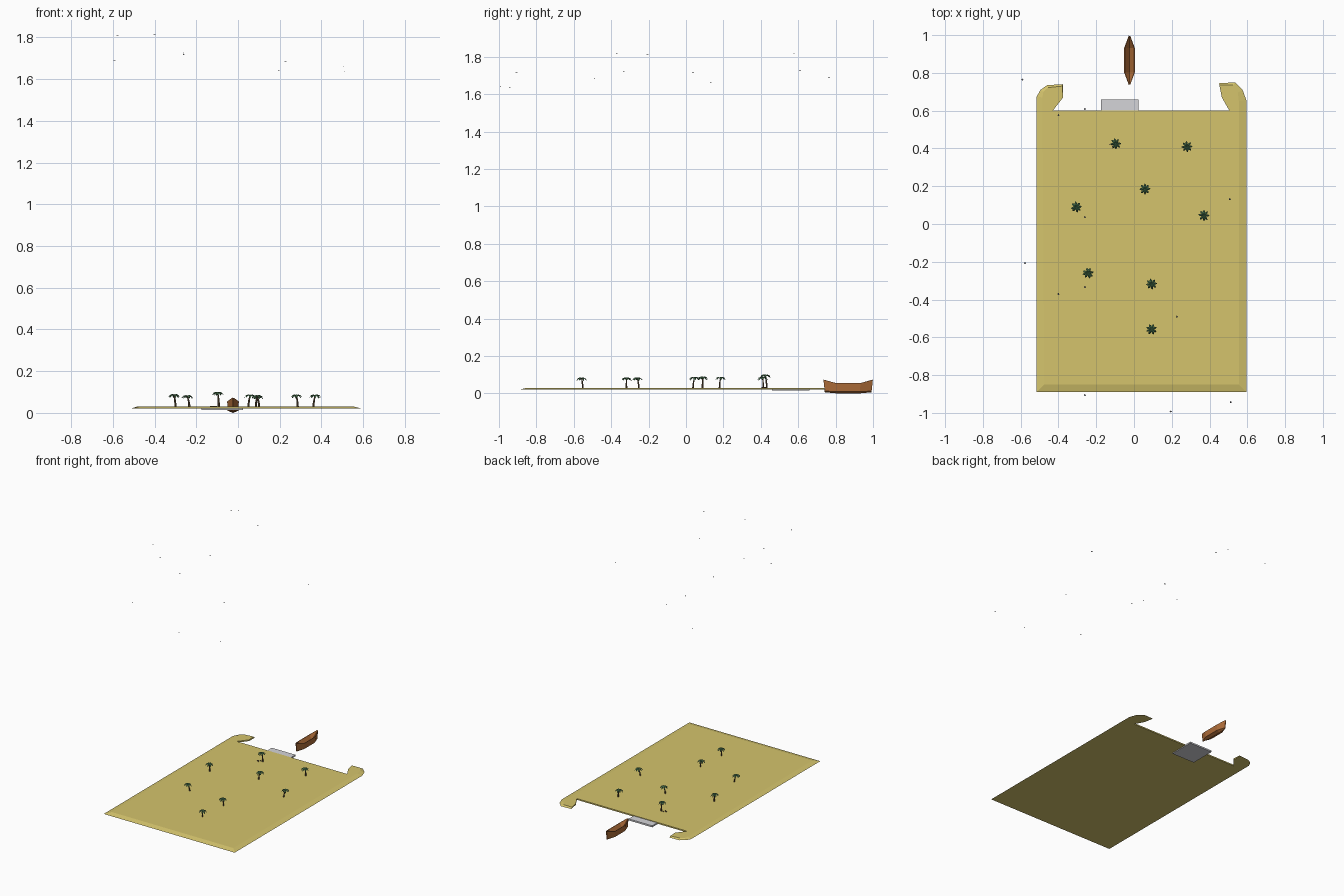
import bpy, bmesh, math, random
from mathutils import Vector, Matrix

if "Cube" in bpy.data.objects:
    bpy.data.objects.remove(bpy.data.objects["Cube"])

random.seed(4)


def mat(name, rgb):
    m = bpy.data.materials.new(name)
    m.diffuse_color = (*rgb, 1)
    m.use_nodes = True
    m.node_tree.nodes["Principled BSDF"].inputs["Base Color"].default_value = m.diffuse_color
    return m


SAND = mat("sand", (0.66, 0.55, 0.15))
GREY = mat("pale grey", (0.66, 0.66, 0.69))
WOOD = mat("boat wood", (0.42, 0.15, 0.04))
BARK = mat("palm bark", (0.12, 0.075, 0.04))
LEAF = mat("palm green", (0.07, 0.18, 0.08))
DARK = mat("bird grey", (0.10, 0.10, 0.12))


def finish(bm, name, m, loc=(0, 0, 0), fix=True):
    if fix:
        bmesh.ops.recalc_face_normals(bm, faces=bm.faces)
    me = bpy.data.meshes.new(name)
    bm.to_mesh(me)
    bm.free()
    me.materials.append(m)
    ob = bpy.data.objects.new(name, me)
    ob.location = loc
    bpy.context.collection.objects.link(ob)
    return ob


def loft(bm, rings, caps=True):
    """Skin closed rings of equal point count."""
    vs = [[bm.verts.new(p) for p in r] for r in rings]
    n = len(vs[0])
    for a, b in zip(vs, vs[1:]):
        for i in range(n):
            j = (i + 1) % n
            bm.faces.new((a[i], a[j], b[j], b[i]))
    if caps:
        bm.faces.new(vs[0])
        bm.faces.new(vs[-1])


# Island: bottom outline and an inset top outline, with two curled back horns
Z0, Z1 = 0.02, 0.03
base = [(-0.515, -0.89), (0.595, -0.89), (0.595, 0.655), (0.575, 0.71), (0.535, 0.75),
        (0.45, 0.745), (0.465, 0.67), (0.505, 0.6), (-0.43, 0.6), (-0.375, 0.67),
        (-0.375, 0.74), (-0.46, 0.735), (-0.495, 0.71), (-0.515, 0.675)]
top = [(-0.475, -0.85), (0.555, -0.85), (0.555, 0.65), (0.55, 0.695), (0.525, 0.735),
       (0.452, 0.735), (0.465, 0.67), (0.505, 0.6), (-0.43, 0.6), (-0.375, 0.67),
       (-0.38, 0.73), (-0.455, 0.722), (-0.48, 0.70), (-0.485, 0.67)]
bm = bmesh.new()
loft(bm, [[(x, y, Z0) for x, y in base], [(x, y, Z1) for x, y in top]])
bmesh.ops.recalc_face_normals(bm, faces=bm.faces)
bmesh.ops.triangulate(bm, faces=[f for f in bm.faces if len(f.verts) > 4])
finish(bm, "island", SAND)

# Landing slab tucked under the back edge
bm = bmesh.new()
bmesh.ops.create_cube(bm, size=1, matrix=Matrix.Translation((-0.075, 0.56, 0.02))
                      @ Matrix.Diagonal((0.2, 0.2, 0.012, 1)))
finish(bm, "landing_slab", GREY)

# Boat: cross-sections along y with a pointed bow and stern
bm = bmesh.new()
rings = []
for y, hw, zt, zc, zk, zf in ((-0.132, 0.003, 0.073, 0.012, 0.006, 0.068),
                              (-0.066, 0.028, 0.055, 0.010, 0.0, 0.022),
                              (0.066, 0.028, 0.055, 0.010, 0.0, 0.022),
                              (0.132, 0.003, 0.073, 0.012, 0.006, 0.068)):
    inn, yl = hw * 0.86, y * 0.95
    rings.append([(-hw, y, zt), (-hw * 0.9, yl, zc), (0, yl, zk), (hw * 0.9, yl, zc),
                  (hw, y, zt), (inn, y * 0.985, zt), (0, y * 0.96, zf), (-inn, y * 0.985, zt)])
loft(bm, rings)
finish(bm, "boat", WOOD, (-0.024, 0.867, 0))


# Palms: leaning trunk and a crown of drooping folded leaves
def palm(i, x, y, height):
    lean = Vector((random.uniform(-0.01, 0.01), random.uniform(-0.008, 0.008), 0))
    bm = bmesh.new()
    rings = []
    for t in (0, 0.35, 0.7, 1):
        c = lean * (t * t - 1) + Vector((0, 0, height * t))
        r = 0.0055 - 0.0022 * t
        rings.append([c + Vector((r * math.cos(a * math.tau / 6), r * math.sin(a * math.tau / 6), 0))
                      for a in range(6)])
    loft(bm, rings)
    finish(bm, "palm_trunk_%d" % i, BARK, (x, y, Z1 - 0.001))

    bm = bmesh.new()
    turn = random.uniform(0, math.tau)
    for k in range(8):
        rot = Matrix.Rotation(turn + k * math.tau / 8 + random.uniform(-0.12, 0.12), 3, "Z")
        droop = random.uniform(0.8, 1.25)
        prev = None
        for r, z, w in ((0, 0, 0.002), (0.011, 0.005, 0.0055),
                        (0.021, 0.001, 0.006), (0.029, -0.011 * droop, 0.001)):
            row = [bm.verts.new(rot @ Vector((r, s * w, z - abs(s) * w * 0.5))) for s in (-1, 0, 1)]
            if prev:
                for j in (0, 1):
                    bm.faces.new((prev[j], row[j], row[j + 1], prev[j + 1]))
            prev = row
    finish(bm, "palm_leaves_%d" % i, LEAF, (x, y, Z1 + height), fix=False)


for i, (x, y, h) in enumerate(((-0.097, 0.425, 0.066), (0.28, 0.41, 0.053), (0.058, 0.185, 0.053),
                               (-0.306, 0.09, 0.055), (0.37, 0.045, 0.053), (-0.243, -0.26, 0.05),
                               (0.093, -0.318, 0.05), (0.093, -0.558, 0.05))):
    palm(i + 1, x, y, h)

# Small driftwood sticks beside the tallest palm
for i, (x, y, a) in enumerate(((-0.126, 0.422, 0.4), (-0.115, 0.412, 1.9), (-0.108, 0.43, 2.7))):
    bm = bmesh.new()
    bmesh.ops.create_cube(bm, size=1, matrix=Matrix.Rotation(a, 4, "Z")
                          @ Matrix.Diagonal((0.014, 0.003, 0.004, 1)))
    finish(bm, "driftwood_%d" % (i + 1), BARK, (x, y, Z1 + 0.002))

# Birds: tiny flat bodies with two swept wings, high above the island
birds = [(-0.591, 0.765, 1.69), (-0.40, 0.577, 1.815), (-0.26, 0.61, 1.725), (0.507, 0.132, 1.66),
         (-0.26, 0.037, 1.717), (-0.577, -0.206, 1.81), (-0.40, -0.37, 1.815), (-0.26, -0.333, 1.72),
         (0.227, -0.49, 1.683), (-0.26, -0.905, 1.717), (0.195, -0.992, 1.64), (0.512, -0.943, 1.636)]
for i, p in enumerate(birds):
    bm = bmesh.new()
    nose, tail = bm.verts.new((0, 0.006, 0)), bm.verts.new((0, -0.006, 0))
    back, belly = bm.verts.new((0, 0, 0.0015)), bm.verts.new((0, 0, -0.0015))
    for s in (-1, 1):
        tip = bm.verts.new((s * 0.006, -0.002, 0.001))
        for a, b in ((nose, back), (back, tail), (tail, belly), (belly, nose)):
            bm.faces.new((a, b, tip))
    finish(bm, "bird_%d" % (i + 1), DARK, p)
